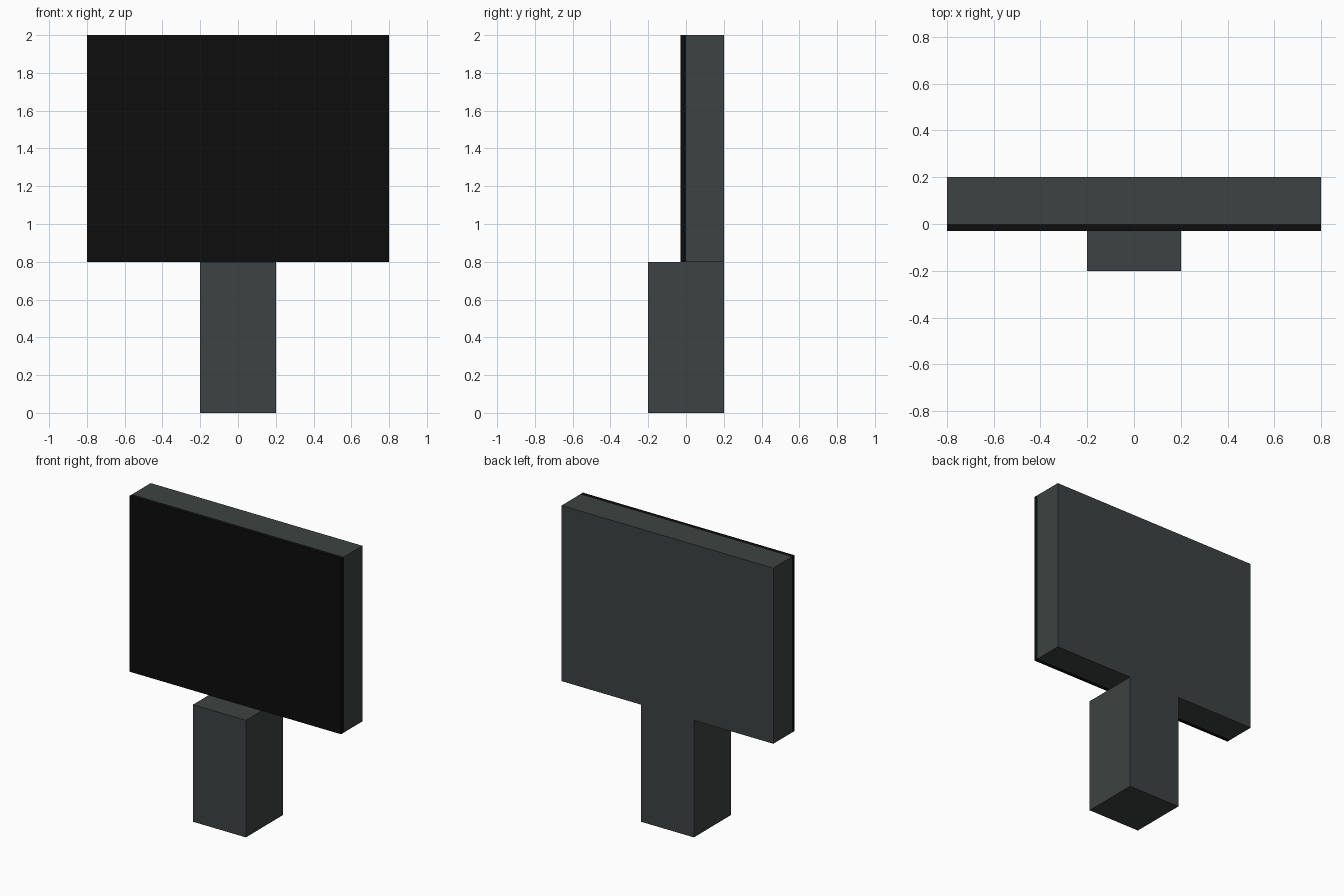
import bpy

cube = bpy.data.objects.get("Cube")
if cube:
    bpy.data.objects.remove(cube, do_unlink=True)


def material(name, rgb):
    mat = bpy.data.materials.new(name)
    mat.use_nodes = True
    mat.diffuse_color = (*rgb, 1)
    bsdf = mat.node_tree.nodes["Principled BSDF"]
    bsdf.inputs["Base Color"].default_value = (*rgb, 1)
    bsdf.inputs["Roughness"].default_value = 0.8
    return mat


def box(name, low, high, mat):
    """Flat-shaded box between two opposite corners."""
    centre = [(a + b) / 2 for a, b in zip(low, high)]
    bpy.ops.mesh.primitive_cube_add(size=1, location=centre)
    obj = bpy.context.object
    obj.name = name
    obj.scale = [b - a for a, b in zip(low, high)]
    bpy.ops.object.transform_apply(location=False, rotation=False, scale=True)
    obj.data.materials.append(mat)
    return obj


grey = material("dark slate grey", (0.047, 0.055, 0.054))
black = material("screen black", (0.004, 0.004, 0.004))

# Square pedestal, flush with the back of the panel
box("stand", (-0.2, -0.2, 0), (0.2, 0.2, 0.8), grey)

# Wide panel housing with the thin screen on its front
box("panel_housing", (-0.8, 0, 0.8), (0.8, 0.2, 2), grey)
box("screen", (-0.8, -0.03, 0.8), (0.8, 0, 2), black)
